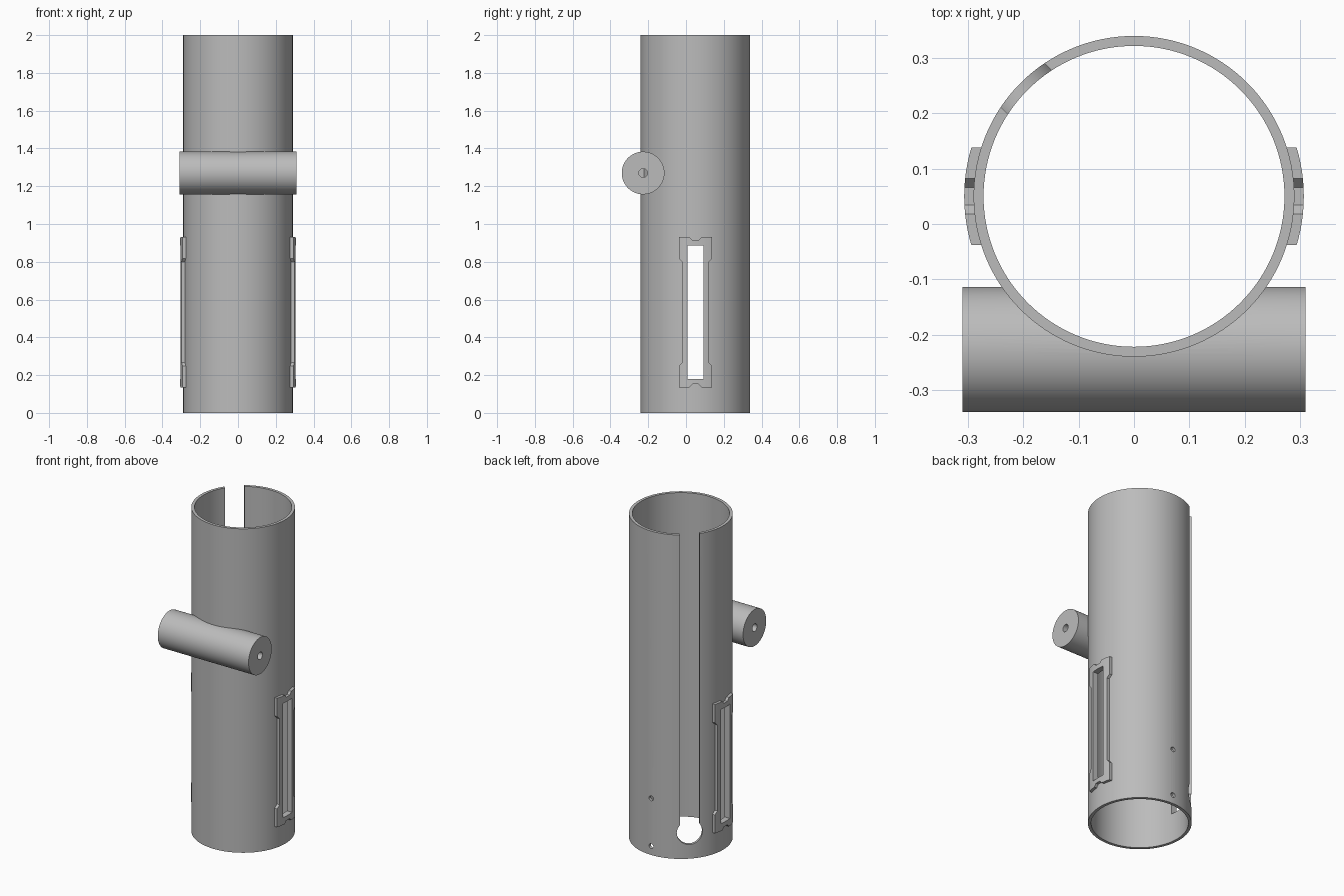
import bpy
import bmesh
from math import radians, cos, sin, pi
from mathutils import Matrix, Vector

if "Cube" in bpy.data.objects:
    bpy.data.objects.remove(bpy.data.objects["Cube"], do_unlink=True)

HEIGHT = 2.0
OUTER, INNER = 0.29, 0.272
CENTRE_Y = 0.05
PLATE_R = 0.307
SLOT_ANGLE = radians(135)

grey = bpy.data.materials.new("grey")
grey.use_nodes = True
grey.diffuse_color = (0.5, 0.5, 0.5, 1)
grey.node_tree.nodes["Principled BSDF"].inputs["Base Color"].default_value = (0.5, 0.5, 0.5, 1)


def add_object(name, bm):
    bmesh.ops.recalc_face_normals(bm, faces=bm.faces)
    mesh = bpy.data.meshes.new(name)
    bm.to_mesh(mesh)
    bm.free()
    mesh.materials.append(grey)
    obj = bpy.data.objects.new(name, mesh)
    bpy.context.collection.objects.link(obj)
    return obj


def prism(name, outline, start, vec):
    """Extrude a closed outline of 3D points, moved to start, along vec."""
    bm = bmesh.new()
    face = bm.faces.new([bm.verts.new(Vector(p) + Vector(start)) for p in outline])
    ext = bmesh.ops.extrude_face_region(bm, geom=[face])["geom"]
    bmesh.ops.translate(bm, vec=vec, verts=[v for v in ext if isinstance(v, bmesh.types.BMVert)])
    return add_object(name, bm)


def cylinder(name, radius, start, vec, segments=64):
    vec = Vector(vec)
    rot = vec.to_track_quat("Z", "Y")
    ring = [rot @ Vector((radius * cos(2 * pi * i / segments), radius * sin(2 * pi * i / segments), 0))
            for i in range(segments)]
    return prism(name, ring, start, vec)


def upright(name, radius, z0, z1):
    return cylinder(name, radius, (0, CENTRE_Y, z0), (0, 0, z1 - z0), 128)


def boolean(obj, cutter, operation="DIFFERENCE"):
    mod = obj.modifiers.new("cut", "BOOLEAN")
    mod.operation, mod.object, mod.solver = operation, cutter, "EXACT"
    bpy.context.view_layer.objects.active = obj
    bpy.ops.object.modifier_apply(modifier=mod.name)
    bpy.data.objects.remove(cutter, do_unlink=True)


def window_cutter():
    outline = [(0, y, z) for y, z in ((-0.043, 0.18), (0.043, 0.18), (0.043, 0.885), (-0.043, 0.885))]
    return prism("window_cutter", outline, (-0.5, CENTRE_Y, 0), (1, 0, 0))


# Hollow tube with side windows
tube = upright("tube", OUTER, 0, HEIGHT)
boolean(tube, upright("bore_cutter", INNER, -0.1, HEIGHT + 0.1))
boolean(tube, window_cutter())

# Long slot open at the top, ending in a round hole
out = Vector((cos(SLOT_ANGLE), sin(SLOT_ANGLE), 0))
side = Vector((-out.y, out.x, 0))
slot = [side * s + Vector((0, 0, z)) for s, z in ((-0.056, 0.16), (0.056, 0.16), (0.056, 2.1), (-0.056, 2.1))]
boolean(tube, prism("slot_cutter", slot, out * 0.1 + Vector((0, CENTRE_Y, 0)), out * 0.4))
boolean(tube, cylinder("slot_end_cutter", 0.073, out * 0.1 + Vector((0, CENTRE_Y, 0.16)), out * 0.4))

# Two small pin holes at the back
for z in (0.055, 0.35):
    boolean(tube, cylinder("pin_cutter", 0.015, (0, CENTRE_Y + 0.15, z), (0, 0.3, 0), 24))

# Cross bar fitted to the front of the tube, with a blind hole in each end
bar = cylinder("cross_bar", 0.113, (-0.31, -0.227, 1.27), (0.62, 0, 0), 96)
for sx in (-1, 1):
    boolean(bar, cylinder("bar_hole_cutter", 0.023, (sx * 0.1, -0.227, 1.27), (sx * 0.3, 0, 0), 32))
boolean(bar, upright("bar_core_cutter", OUTER - 0.001, 1, 1.6))

# Curved window frames: upper quarter of the outline mirrored in y and z
MID_Z = 0.533
quarter = [(0.07, 0.265), (0.088, 0.285), (0.088, 0.398), (0.032, 0.398), (0.016, 0.381)]
upper = quarter + [(-y, z) for y, z in reversed(quarter)]
outline = upper + [(-y, -z) for y, z in upper]
frames = []
for name, sx in (("left_window_frame", 1), ("right_window_frame", -1)):
    frame = prism(name, [(0, y, z) for y, z in outline], (sx * 0.2, CENTRE_Y, MID_Z), (sx * 0.2, 0, 0))
    boolean(frame, upright("frame_outer", PLATE_R, 0, 1.2), "INTERSECT")
    boolean(frame, upright("frame_core_cutter", OUTER - 0.001, -0.1, 1.3))
    boolean(frame, window_cutter())
    frames.append(frame)

# Smooth round walls, sharp edges
bpy.ops.object.select_all(action="DESELECT")
for obj in [tube, bar] + frames:
    obj.select_set(True)
bpy.context.view_layer.objects.active = tube
bpy.ops.object.shade_smooth_by_angle(angle=radians(30))
